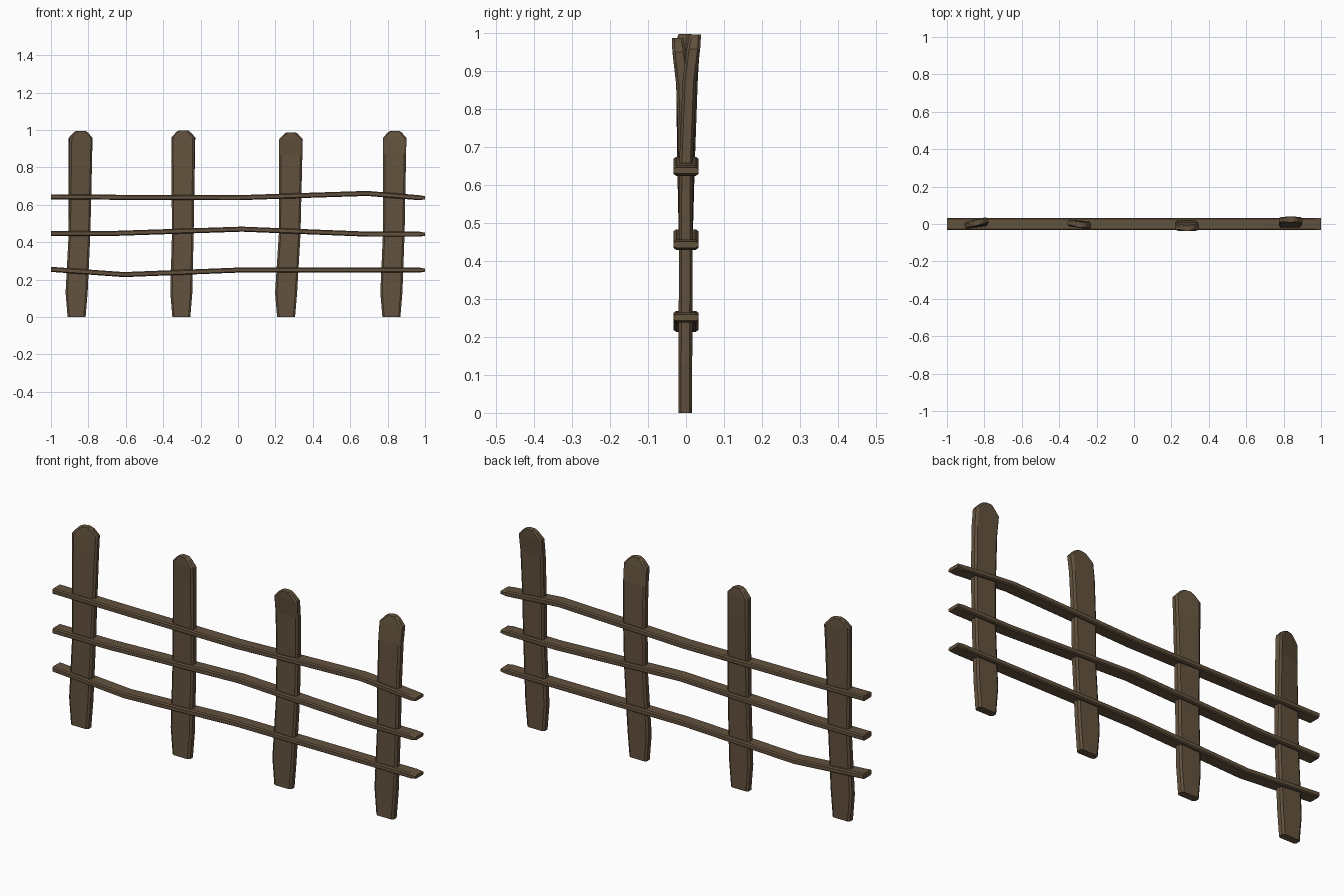
import bpy, bmesh, math
from mathutils import Vector

if "Cube" in bpy.data.objects:
    bpy.data.objects.remove(bpy.data.objects["Cube"])

wood = bpy.data.materials.new("weathered brown wood")
wood.diffuse_color = (0.125, 0.085, 0.048, 1)
wood.use_nodes = True
wood.node_tree.nodes["Principled BSDF"].inputs["Base Color"].default_value = wood.diffuse_color


def octagon(a, b, ca, cb):
    """Rectangle of half sizes a, b with chamfered corners."""
    return [(a, -b + cb), (a, b - cb), (a - ca, b), (-a + ca, b),
            (-a, b - cb), (-a, -b + cb), (-a + ca, -b), (a - ca, -b)]


def loft(name, rings):
    """Skin a list of equal rings and cap both ends."""
    bm = bmesh.new()
    loops = [[bm.verts.new(p) for p in ring] for ring in rings]
    for lo, hi in zip(loops, loops[1:]):
        n = len(lo)
        for i in range(n):
            bm.faces.new((lo[i], lo[(i + 1) % n], hi[(i + 1) % n], hi[i]))
    bm.faces.new(loops[0])
    bm.faces.new(loops[-1])
    bmesh.ops.recalc_face_normals(bm, faces=bm.faces)
    mesh = bpy.data.meshes.new(name)
    bm.to_mesh(mesh)
    bm.free()
    mesh.materials.append(wood)
    obj = bpy.data.objects.new(name, mesh)
    bpy.context.collection.objects.link(obj)
    return obj


def lerp(z, pts):
    """Piecewise linear lookup."""
    for (z0, v0), (z1, v1) in zip(pts, pts[1:]):
        if z <= z1:
            return v0 + (v1 - v0) * (z - z0) / (z1 - z0)
    return pts[-1][1]


# Posts: height, half width, half thickness
LEVELS = [(0, 0.048, 0.018), (0.13, 0.059, 0.018), (0.44, 0.058, 0.018),
          (0.65, 0.060, 0.018), (0.87, 0.062, 0.018), (0.955, 0.063, 0.018),
          (0.985, 0.036, 0.016), (0.993, 0.022, 0.015)]


def post(name, x_base, x_top, lean, twist, height):
    rings = []
    for z, w, d in LEVELS:
        x = lerp(z, [(0, x_base), (0.13, x_base), (0.44, x_base + 0.7 * (x_top - x_base)), (1, x_top)])
        y = lerp(z, [(0, -0.002), (0.65, 0), (0.87, 0.35 * lean), (1, lean)])
        t = math.radians(lerp(z, [(0, 0), (0.44, 0), (0.87, 0.8 * twist), (1, twist)]))
        c, s = math.cos(t), math.sin(t)
        rings.append([Vector((x + u * c - v * s, y + u * s + v * c, z * height))
                      for u, v in octagon(w, d, 0.010, 0.007)])
    loft(name, rings)


post("post_1", -0.863, -0.841, 0.007, 15, 1.003)
post("post_2", -0.303, -0.292, -0.003, -9, 1.005)
post("post_3", 0.257, 0.284, -0.023, 0, 0.995)
post("post_4", 0.820, 0.838, 0.025, 0, 1.003)


# Rails: bent boards passing through the posts
def rail(name, path):
    rings = []
    for x, z in path:
        k = 0.6 if x == 1 else 1
        rings.append([Vector((x, u, z + v)) for u, v in octagon(0.033, 0.0135 * k, 0.007, 0.005 * k)])
    loft(name, rings)


rail("top_rail", [(-1, 0.643), (-0.6, 0.640), (0, 0.638), (0.35, 0.650), (0.69, 0.661), (0.97, 0.638), (1, 0.638)])
rail("middle_rail", [(-1, 0.446), (-0.7, 0.446), (0.02, 0.470), (0.7, 0.443), (0.97, 0.443), (1, 0.443)])
rail("bottom_rail", [(-1, 0.255), (-0.61, 0.227), (0, 0.251), (0.6, 0.251), (0.97, 0.251), (1, 0.251)])
